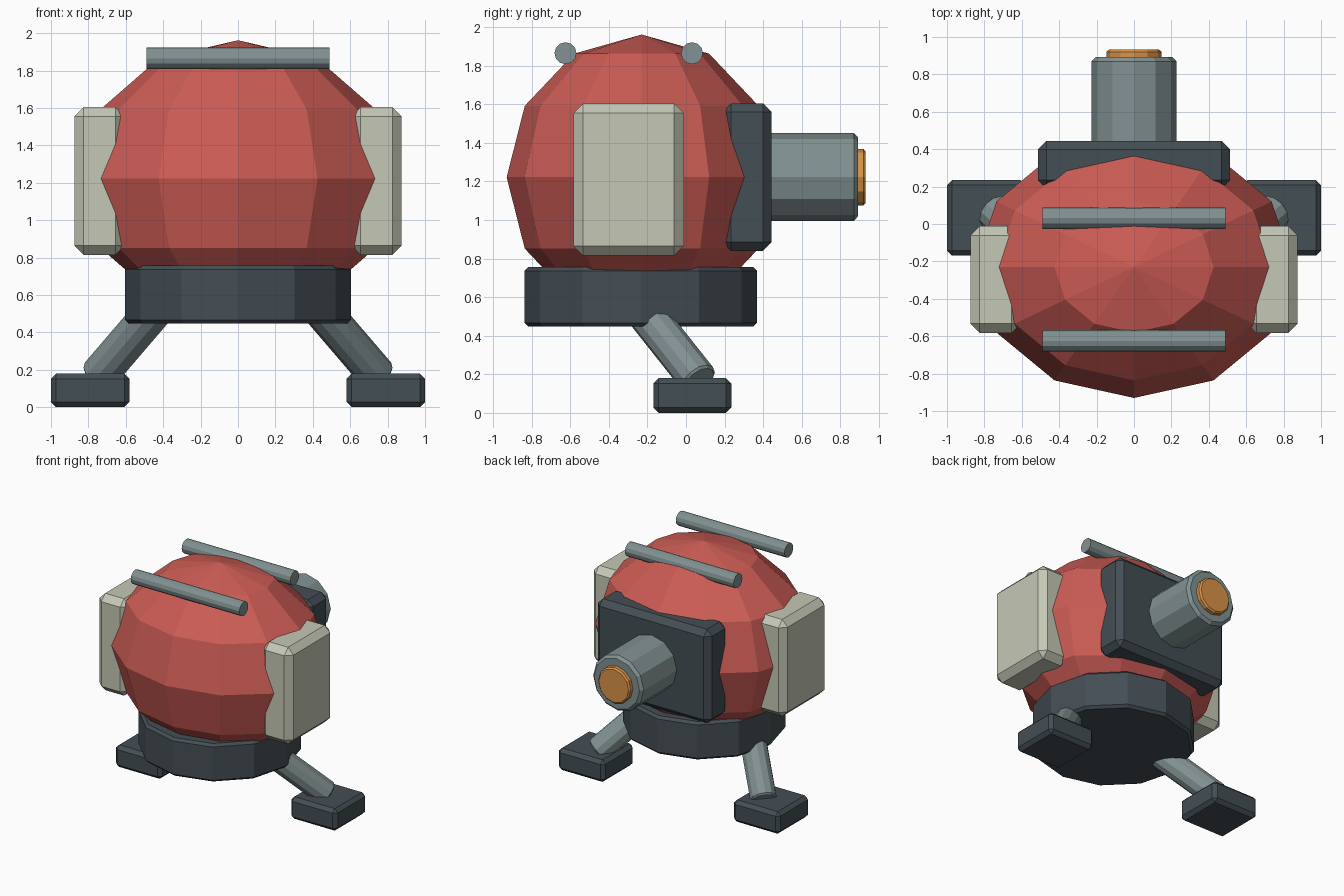
import bpy, bmesh, math
from mathutils import Vector, Matrix

if "Cube" in bpy.data.objects:
    bpy.data.objects.remove(bpy.data.objects["Cube"])


def material(name, r, g, b):
    lin = [((c / 255 + 0.055) / 1.055) ** 2.4 for c in (r, g, b)]
    m = bpy.data.materials.new(name)
    m.diffuse_color = (*lin, 1)
    m.use_nodes = True
    m.node_tree.nodes["Principled BSDF"].inputs["Base Color"].default_value = m.diffuse_color
    return m


RED = material("red", 205, 92, 85)
CREAM = material("cream", 197, 200, 182)
GREY = material("steel grey", 130, 145, 146)
DARK = material("dark slate", 68, 78, 84)
ORANGE = material("orange", 216, 147, 72)


def finish(name, bm, mat, bevel=0):
    me = bpy.data.meshes.new(name)
    bm.to_mesh(me)
    bm.free()
    me.materials.append(mat)
    ob = bpy.data.objects.new(name, me)
    bpy.context.collection.objects.link(ob)
    if bevel:
        mod = ob.modifiers.new("chamfer", "BEVEL")
        mod.width = bevel
        mod.segments = 1
        mod.limit_method = "ANGLE"
        mod.angle_limit = math.radians(45)
    return ob


def box(name, centre, size, mat, bevel):
    bm = bmesh.new()
    bmesh.ops.create_cube(bm, size=1, matrix=Matrix.Translation(centre) @ Matrix.Diagonal((*size, 1)))
    return finish(name, bm, mat, bevel)


def cylinder(name, start, end, radius, mat, bevel=0, sides=12):
    a, b = Vector(start), Vector(end)
    turn = (b - a).to_track_quat("Z", "Y").to_matrix().to_4x4()
    bm = bmesh.new()
    bmesh.ops.create_cone(bm, cap_ends=True, segments=sides, radius1=radius, radius2=radius,
                          depth=(b - a).length, matrix=Matrix.Translation((a + b) / 2) @ turn)
    return finish(name, bm, mat, bevel)


# Faceted round cabin
bm = bmesh.new()
bmesh.ops.create_uvsphere(bm, u_segments=12, v_segments=6, radius=1,
                          matrix=Matrix.Translation((0, -0.23, 1.222)) @ Matrix.Diagonal((0.85, 0.70, 0.74, 1)))
finish("cabin", bm, RED)

# Base ring under the cabin
cylinder("base_ring", (0, -0.235, 0.447), (0, -0.235, 0.757), 0.603, DARK, 0.02)

# Side pods, legs and feet
for side, s in (("left", -1), ("right", 1)):
    box(f"{side}_pod", (s * 0.74, -0.297, 1.21), (0.27, 0.572, 0.79), CREAM, 0.05)
    cylinder(f"{side}_leg", (s * 0.42, -0.235, 0.55), (s * 0.75, 0.07, 0.165), 0.1, GREY, 0.012)
    box(f"{side}_foot", (s * 0.79, 0.033, 0.09), (0.42, 0.405, 0.18), DARK, 0.028)

# Rear housing with engine barrel and glowing cap
box("rear_housing", (0, 0.317, 1.223), (1.028, 0.255, 0.765), DARK, 0.045)
cylinder("engine_barrel", (0, 0.38, 1.224), (0, 0.892, 1.224), 0.228, GREY, 0.022)
cylinder("engine_cap", (0, 0.86, 1.222), (0, 0.932, 1.222), 0.147, ORANGE, 0.012)

# Roof rails
for where, y in (("front", -0.625), ("rear", 0.031)):
    cylinder(f"{where}_roof_rail", (-0.49, y, 1.865), (0.49, y, 1.865), 0.057, GREY)
